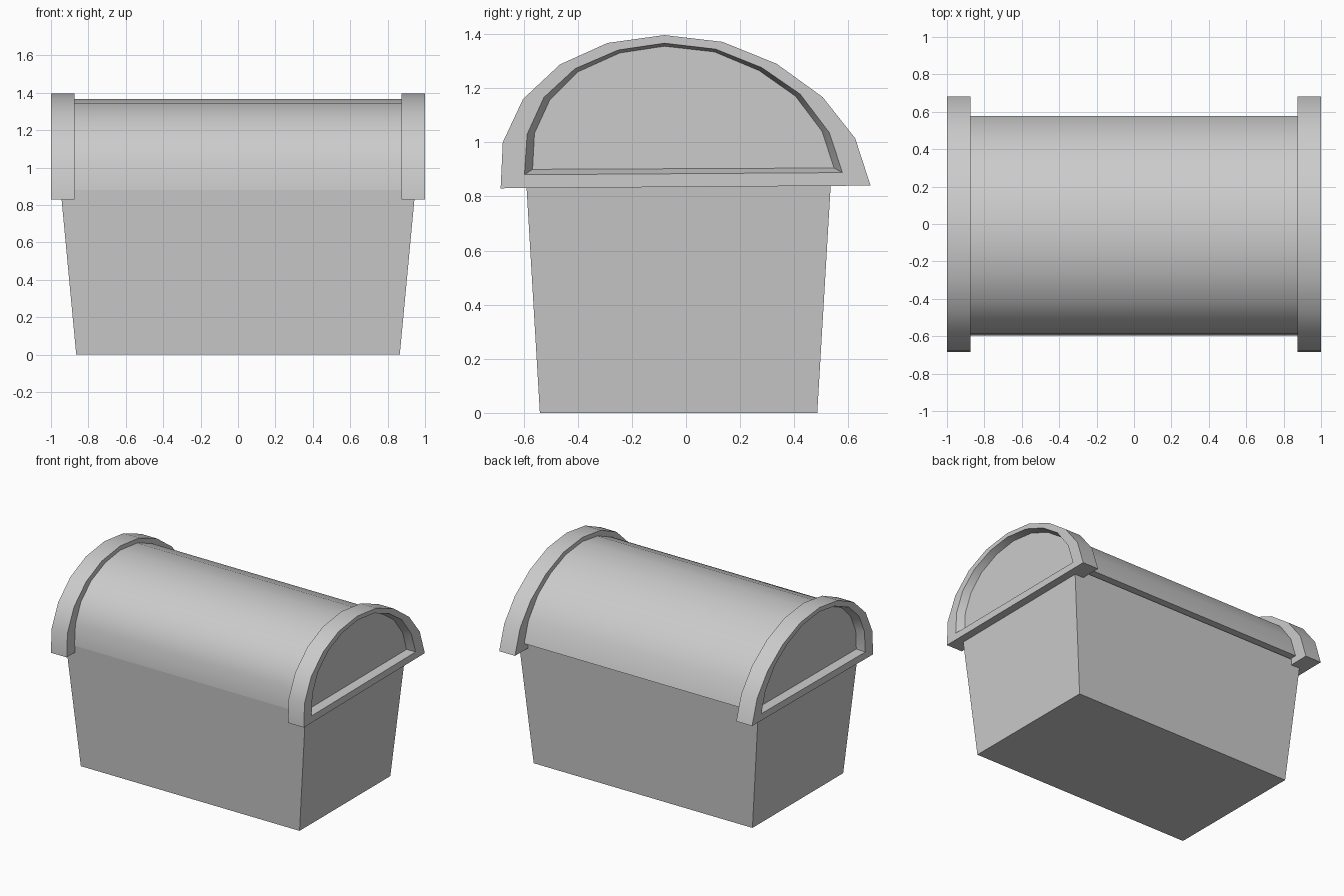
import bpy, bmesh

if "Cube" in bpy.data.objects:
    bpy.data.objects.remove(bpy.data.objects["Cube"])

# Profiles as (y, z), running from front edge over the top to the back edge
OUTER = [(-.685, .83), (-.677, 1.0), (-.602, 1.16), (-.465, 1.288), (-.29, 1.367), (-.08, 1.396),
         (.135, 1.371), (.335, 1.29), (.505, 1.167), (.625, 1.015), (.682, .84)]
INNER = [(-.597, .88), (-.587, 1.03), (-.525, 1.166), (-.41, 1.272), (-.25, 1.341), (-.08, 1.366),
         (.11, 1.344), (.28, 1.276), (.422, 1.178), (.53, 1.035), (.578, .888)]
PANEL = [(-.567, .90), (-.56, 1.033), (-.503, 1.157), (-.40, 1.26), (-.245, 1.33), (-.08, 1.355),
         (.105, 1.334), (.27, 1.265), (.405, 1.17), (.503, 1.04), (.547, .905)]


def loft(name, rings, cap=True):
    """Join rings of 3D points in order, optionally closing both ends."""
    bm = bmesh.new()
    loops = [[bm.verts.new(p) for p in ring] for ring in rings]
    n = len(loops[0])
    for a, b in zip(loops, loops[1:]):
        for i in range(n):
            j = (i + 1) % n
            bm.faces.new((a[i], a[j], b[j], b[i]))
    if cap:
        bm.faces.new(loops[0])
        bm.faces.new(loops[-1])
    bmesh.ops.recalc_face_normals(bm, faces=bm.faces)
    mesh = bpy.data.meshes.new(name)
    bm.to_mesh(mesh)
    bm.free()
    obj = bpy.data.objects.new(name, mesh)
    bpy.context.collection.objects.link(obj)
    return obj


def smooth(obj):
    bpy.ops.object.select_all(action='DESELECT')
    obj.select_set(True)
    bpy.context.view_layer.objects.active = obj
    bpy.ops.object.shade_smooth_by_angle(angle=0.55)


def at(x, profile):
    return [(x, y, z) for y, z in profile]


def rect(x, y0, y1, z):
    return [(-x, y0, z), (x, y0, z), (x, y1, z), (-x, y1, z)]


# Tapered chest body
loft("chest_body", [rect(.865, -.54, .485, 0), rect(.948, -.592, .537, .88)])

# Barrel lid
smooth(loft("barrel_lid", [at(-.90, INNER), at(.90, INNER)]))

# End frames, each with a recessed panel
for side, s in (("left", -1), ("right", 1)):
    smooth(loft(side + "_end_frame", [at(s * .875, OUTER), at(s, OUTER), at(s, INNER), at(s * .95, PANEL)]))
